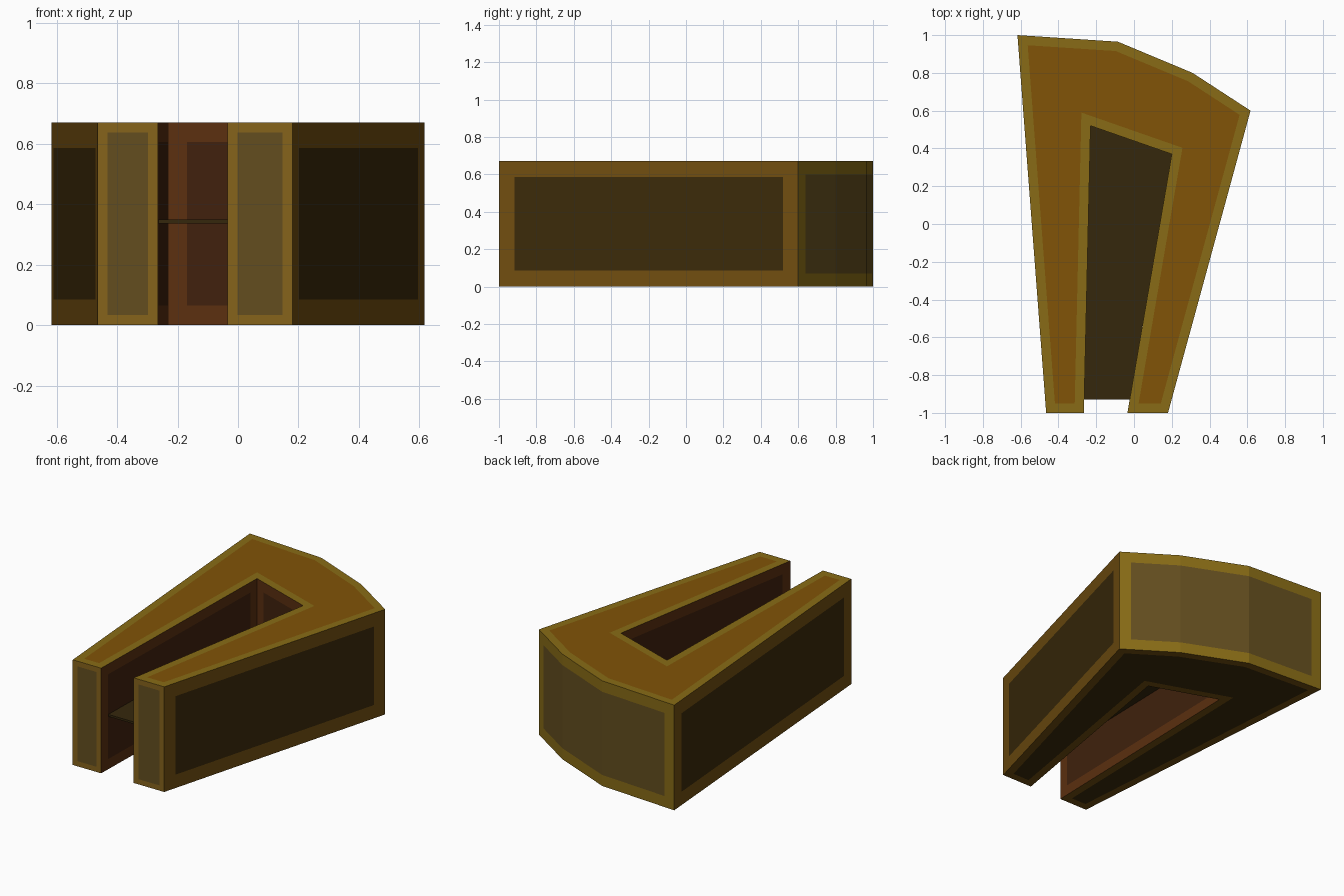
import bpy, bmesh

if "Cube" in bpy.data.objects:
    bpy.data.objects.remove(bpy.data.objects["Cube"])

H = 0.67


def material(name, rgb):
    m = bpy.data.materials.new(name)
    m.diffuse_color = [c ** 2.2 for c in rgb] + [1.0]
    m.use_nodes = True
    m.node_tree.nodes["Principled BSDF"].inputs["Base Color"].default_value = m.diffuse_color
    return m


COLOURS = {
    "olive_frame": (0.53, 0.42, 0.11),
    "top_panel": (0.50, 0.33, 0.06),
    "side_frame": (0.44, 0.31, 0.09),
    "side_panel": (0.24, 0.18, 0.07),
    "end_frame": (0.52, 0.39, 0.13),
    "end_panel": (0.39, 0.31, 0.14),
    "inner_frame": (0.36, 0.20, 0.09),
    "inner_panel": (0.26, 0.15, 0.08),
    "shelf_dark": (0.22, 0.17, 0.08),
}
NAMES = list(COLOURS)
MATS = [material(n, c) for n, c in COLOURS.items()]


def prism(bm, points, z0, z1):
    """Vertical prism from a counter-clockwise outline; returns bottom, top, sides."""
    lo = [bm.verts.new((x, y, z0)) for x, y in points]
    hi = [bm.verts.new((x, y, z1)) for x, y in points]
    n = len(points)
    sides = [bm.faces.new((lo[i], lo[(i + 1) % n], hi[(i + 1) % n], hi[i]))
             for i in range(n)]
    return bm.faces.new(lo[::-1]), bm.faces.new(hi), sides


def framed(bm, faces, width, frame, panel):
    """Inset a group of faces to give a coloured border around a panel."""
    ring = bmesh.ops.inset_region(bm, faces=faces, thickness=width,
                                  use_even_offset=True, use_boundary=True)["faces"]
    for f in faces:
        f.material_index = NAMES.index(panel)
    for f in ring:
        f.material_index = NAMES.index(frame)


def finish(bm, name):
    bm.normal_update()
    mesh = bpy.data.meshes.new(name)
    bm.to_mesh(mesh)
    bm.free()
    for m in MATS:
        mesh.materials.append(m)
    ob = bpy.data.objects.new(name, mesh)
    bpy.context.collection.objects.link(ob)


# Forked body with a faceted rear end and a tapered slot
outline = [(-0.465, -1), (-0.265, -1), (-0.23, 0.52), (0.2, 0.37), (-0.035, -1),
           (0.18, -1), (0.617, 0.6), (0.31, 0.8), (-0.085, 0.965), (-0.617, 1)]
bm = bmesh.new()
bottom, top, sides = prism(bm, outline, 0, H)
bm.normal_update()
framed(bm, [top], 0.05, "olive_frame", "top_panel")
framed(bm, [bottom], 0.05, "side_frame", "side_panel")
for i in (0, 4):
    framed(bm, [sides[i]], 0.033, "end_frame", "end_panel")
for i in (1, 2, 3):
    framed(bm, [sides[i]], 0.065, "inner_frame", "inner_panel")
for i in (5, 9):
    framed(bm, [sides[i]], 0.085, "side_frame", "side_panel")
framed(bm, sides[6:9], 0.07, "olive_frame", "end_panel")
finish(bm, "forked_body")

# Thin shelf spanning the slot at mid height
bm = bmesh.new()
low, high, rim = prism(bm, [(-0.264, -0.93), (-0.023, -0.93), (0.2, 0.37), (-0.23, 0.52)],
                       0.336, 0.349)
for f in [low, high] + rim:
    f.material_index = NAMES.index("shelf_dark")
finish(bm, "slot_shelf")
